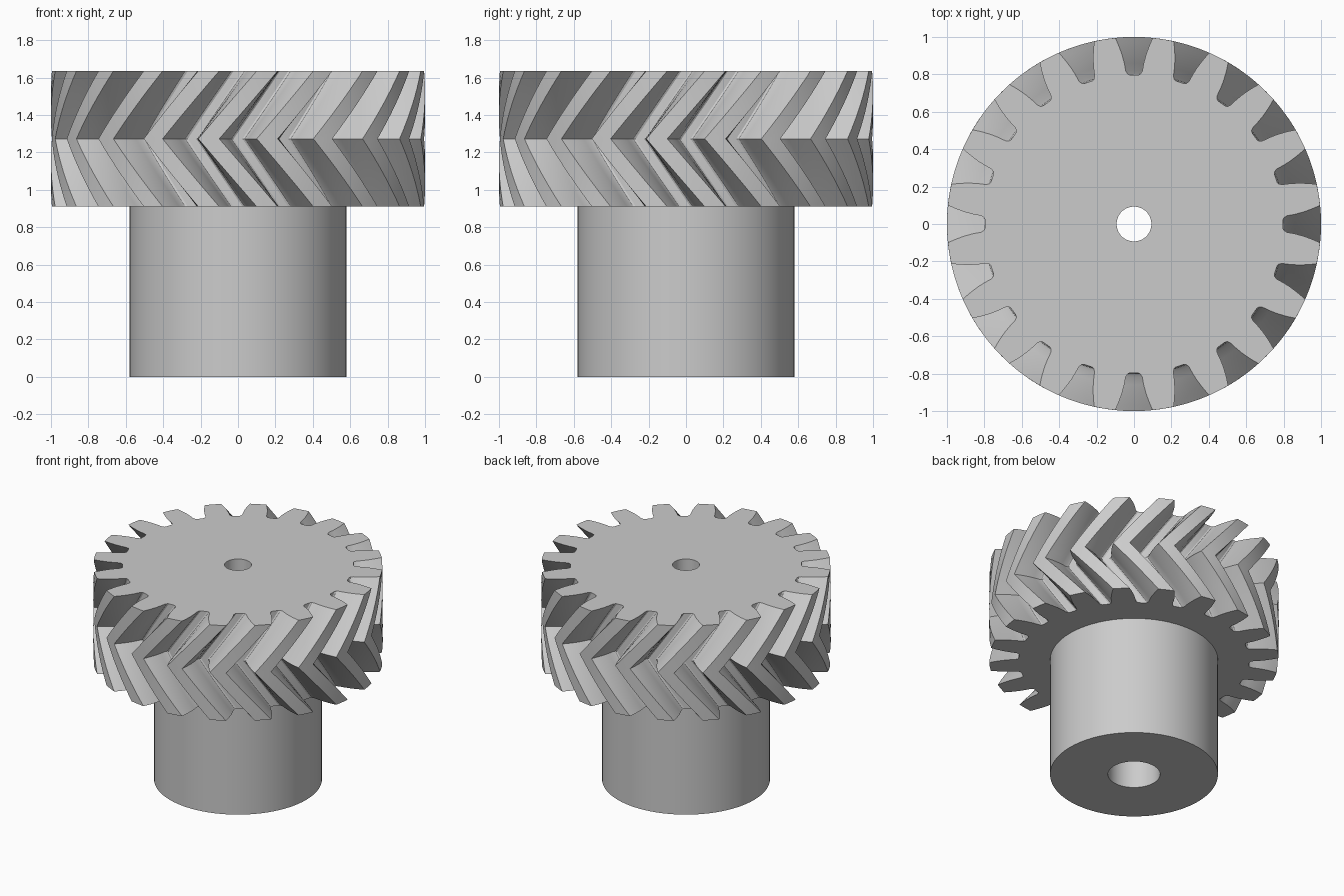
import bpy, bmesh, math

old = bpy.data.objects.get("Cube")
if old:
    bpy.data.objects.remove(old, do_unlink=True)

TEETH = 20
PITCH = 2 * math.pi / TEETH
BOTTOM, TOP = 0.91, 1.635
MIDDLE = (BOTTOM + TOP) / 2
SLICES = 16
HOLE = 0.093
BORE = 0.18

grey = bpy.data.materials.new("plain grey")
grey.use_nodes = True
grey.diffuse_color = (0.6, 0.6, 0.6, 1)
grey.node_tree.nodes["Principled BSDF"].inputs["Base Color"].default_value = (0.6, 0.6, 0.6, 1)


def ring(bm, points, z, twist=0.0):
    """Add a ring of vertices from (radius, angle) pairs."""
    return [bm.verts.new((r * math.cos(a + twist), r * math.sin(a + twist), z))
            for r, a in points]


def bridge(bm, a, b):
    """Join two rings of equal length with quads."""
    n = len(a)
    for i in range(n):
        j = (i + 1) % n
        bm.faces.new((a[i], a[j], b[j], b[i]))


def finish(bm, name):
    bmesh.ops.recalc_face_normals(bm, faces=bm.faces)
    mesh = bpy.data.meshes.new(name)
    bm.to_mesh(mesh)
    bm.free()
    obj = bpy.data.objects.new(name, mesh)
    bpy.context.collection.objects.link(obj)
    mesh.materials.append(grey)
    bpy.ops.object.select_all(action="DESELECT")
    obj.select_set(True)
    bpy.context.view_layer.objects.active = obj
    bpy.ops.object.shade_smooth_by_angle(angle=math.radians(28))
    return obj


# Half of one tooth gap: (radius, degrees from the gap centre), root to tip
flank = [(0.797, 0.0), (0.797, 1.7), (0.803, 2.5), (0.82, 3.1), (0.86, 3.45),
         (0.90, 3.95), (0.94, 4.6), (0.97, 5.15), (1.0, 5.75)]
gap = [(r, -d) for r, d in reversed(flank[1:])] + flank + [(1.0, 9.0)]
outline = [(r, math.radians(d) + k * PITCH) for k in range(TEETH) for r, d in gap]
hole = [(HOLE, a) for r, a in outline]

# Herringbone gear: each half twists by one tooth pitch
bm = bmesh.new()
rings = []
for s in range(SLICES + 1):
    z = BOTTOM + (TOP - BOTTOM) * s / SLICES
    twist = -PITCH * (1 - abs(z - MIDDLE) / (TOP - MIDDLE))
    rings.append(ring(bm, outline, z, twist))
for low, high in zip(rings, rings[1:]):
    bridge(bm, low, high)
hole_low, hole_high = ring(bm, hole, BOTTOM), ring(bm, hole, TOP)
bridge(bm, rings[0], hole_low)
bridge(bm, hole_low, hole_high)
bridge(bm, hole_high, rings[-1])
finish(bm, "herringbone_gear")

# Hub sleeve with a wider bore
bm = bmesh.new()
angles = [2 * math.pi * i / 72 for i in range(72)]
profile = [(BORE, BOTTOM), (BORE, 0), (0.58, 0), (0.58, BOTTOM)]
sleeve = [ring(bm, [(r, a) for a in angles], z) for r, z in profile]
for a, b in zip(sleeve, sleeve[1:]):
    bridge(bm, a, b)
finish(bm, "hub_sleeve")
